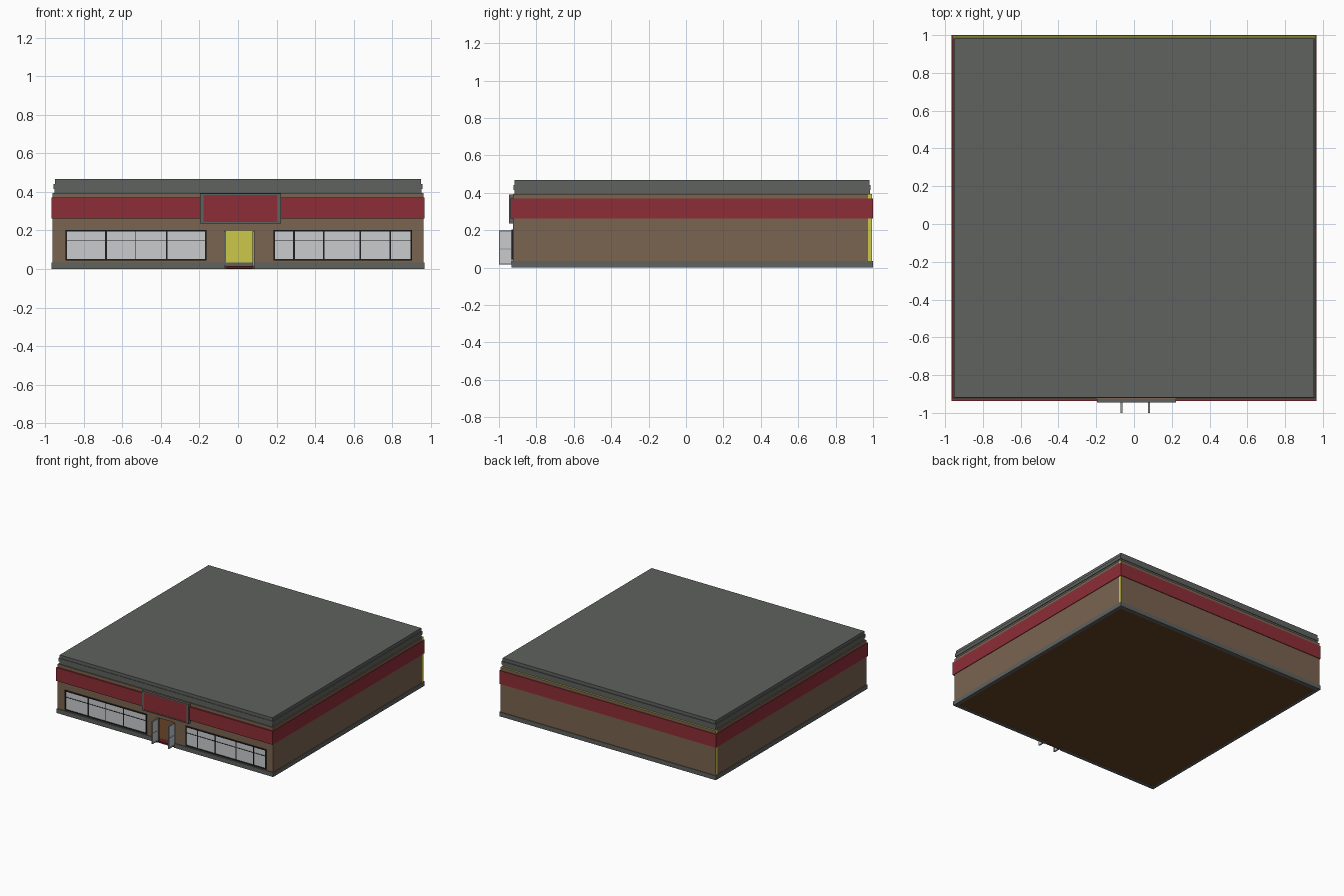
import bpy, bmesh


def srgb(r, g, b):
    return tuple(((c / 255 + 0.055) / 1.055) ** 2.4 for c in (r, g, b)) + (1,)


def mat(name, *rgb):
    m = bpy.data.materials.new(name)
    m.diffuse_color = srgb(*rgb)
    return m


GRAY = mat("roof gray", 95, 98, 95)
BROWN = mat("wall brown", 122, 99, 80)
RED = mat("band red", 140, 45, 54)
YELLOW = mat("inner wall yellow", 205, 200, 74)
PANE = mat("pale glass", 202, 203, 205)
BLACK = mat("frame black", 30, 31, 34)
FLOOR = mat("floor brown", 100, 66, 38)
MAT = mat("mat dark red", 95, 30, 32)
METAL = mat("door metal", 150, 154, 156)


def boxes(name, material, *spans):
    """One object made of boxes given as (x0, x1, y0, y1, z0, z1)."""
    bm = bmesh.new()
    for x0, x1, y0, y1, z0, z1 in spans:
        verts = bmesh.ops.create_cube(bm, size=1)["verts"]
        for v in verts:
            v.co = (x1 if v.co.x > 0 else x0,
                    y1 if v.co.y > 0 else y0,
                    z1 if v.co.z > 0 else z0)
    mesh = bpy.data.meshes.new(name)
    bm.to_mesh(mesh)
    bm.free()
    mesh.materials.append(material)
    ob = bpy.data.objects.new(name, mesh)
    bpy.context.collection.objects.link(ob)
    return ob


DOOR0, DOOR1 = -0.068, 0.083   # door opening
WX, FY, BY = 0.962, -0.926, 0.995   # wall outer limits

# Floor, door mat and plinth
boxes("floor", FLOOR, (-0.955, 0.955, -0.92, 0.985, 0.001, 0.012))
boxes("door_mat", MAT, (-0.06, 0.075, -0.93, -0.88, 0.002, 0.016))
boxes("plinth", GRAY,
      (-0.967, DOOR0, -0.932, -0.90, 0, 0.035),
      (DOOR1, 0.967, -0.932, -0.90, 0, 0.035),
      (-0.967, 0.967, 0.967, 1.0, 0, 0.035),
      (-0.967, -0.94, -0.90, 0.967, 0, 0.035),
      (0.94, 0.967, -0.90, 0.967, 0, 0.035))

# Walls
boxes("front_wall", BROWN,
      (-WX, DOOR0, FY, -0.905, 0.035, 0.2),
      (DOOR1, WX, FY, -0.905, 0.035, 0.2),
      (-WX, WX, FY, -0.905, 0.2, 0.395))
boxes("side_walls", BROWN, *[
    (min(a, b), max(a, b), -0.905, 0.973, 0.035, 0.395)
    for a, b in ((-WX, -0.942), (0.942, WX))])
back = boxes("back_wall", YELLOW, (-WX, WX, 0.973, BY, 0.035, 0.395))
back.data.materials.append(BROWN)
for p in back.data.polygons:   # brown outside, yellow inside and at the ends
    if p.normal.y > 0.5:
        p.material_index = 1

# Red band running round all sides
boxes("red_band", RED,
      (-0.967, 0.967, -0.938, -0.92, 0.262, 0.37),
      (-0.967, 0.967, 0.98, 1.0, 0.262, 0.37),
      (-0.967, -0.95, -0.92, 0.98, 0.262, 0.37),
      (0.95, 0.967, -0.92, 0.98, 0.262, 0.37))

# Stepped roof
boxes("roof", GRAY,
      (-0.952, 0.952, -0.918, 0.983, 0.385, 0.415),
      (-0.957, 0.957, -0.922, 0.987, 0.415, 0.442),
      (-0.950, 0.950, -0.918, 0.981, 0.442, 0.468))

# Blank sign above the door
boxes("sign_frame", GRAY,
      (-0.197, -0.178, -0.946, -0.926, 0.235, 0.392),
      (0.203, 0.222, -0.946, -0.926, 0.235, 0.392),
      (-0.178, 0.203, -0.946, -0.926, 0.235, 0.243),
      (-0.178, 0.203, -0.946, -0.926, 0.384, 0.392))
boxes("sign_panel", RED, (-0.178, 0.203, -0.943, -0.926, 0.243, 0.384))


# Shop windows
def window(name, x0, x1, mullions):
    z0, z1, t = 0.043, 0.203, 0.008
    y0, y1 = -0.934, -0.924
    boxes(name + "_glass", PANE, (x0 + t, x1 - t, -0.929, y1, z0 + t, z1 - t))
    bars = [(x0, x0 + t, y0, y1, z0, z1), (x1 - t, x1, y0, y1, z0, z1),
            (x0 + t, x1 - t, y0, y1, z0, z0 + t),
            (x0 + t, x1 - t, y0, y1, z1 - t, z1),
            (x0 + t, x1 - t, -0.932, y1, 0.147, 0.151)]
    for x, half in mullions:
        bars.append((x - half, x + half, -0.933, y1, z0 + t, z1 - t))
    boxes(name + "_frame", BLACK, *bars)


window("left_window", -0.895, -0.163,
       [(-0.684, 0.005), (-0.53, 0.002), (-0.37, 0.004)])
window("right_window", 0.183, 0.903,
       [(0.29, 0.005), (0.445, 0.003), (0.635, 0.004), (0.79, 0.003)])

# Two door leaves standing open
for name, x in (("left_door", -0.067), ("right_door", 0.080)):
    a, b = x - 0.005, x + 0.005
    boxes(name + "_frame", METAL,
          (a, b, -1.0, -0.994, 0.016, 0.198),
          (a, b, -0.936, -0.928, 0.016, 0.198),
          (a, b, -0.994, -0.936, 0.016, 0.026),
          (a, b, -0.994, -0.936, 0.190, 0.198),
          (a, b, -0.994, -0.936, 0.098, 0.103))
    boxes(name + "_glass", PANE, (x - 0.003, x + 0.003, -0.995, -0.935, 0.02, 0.195))
